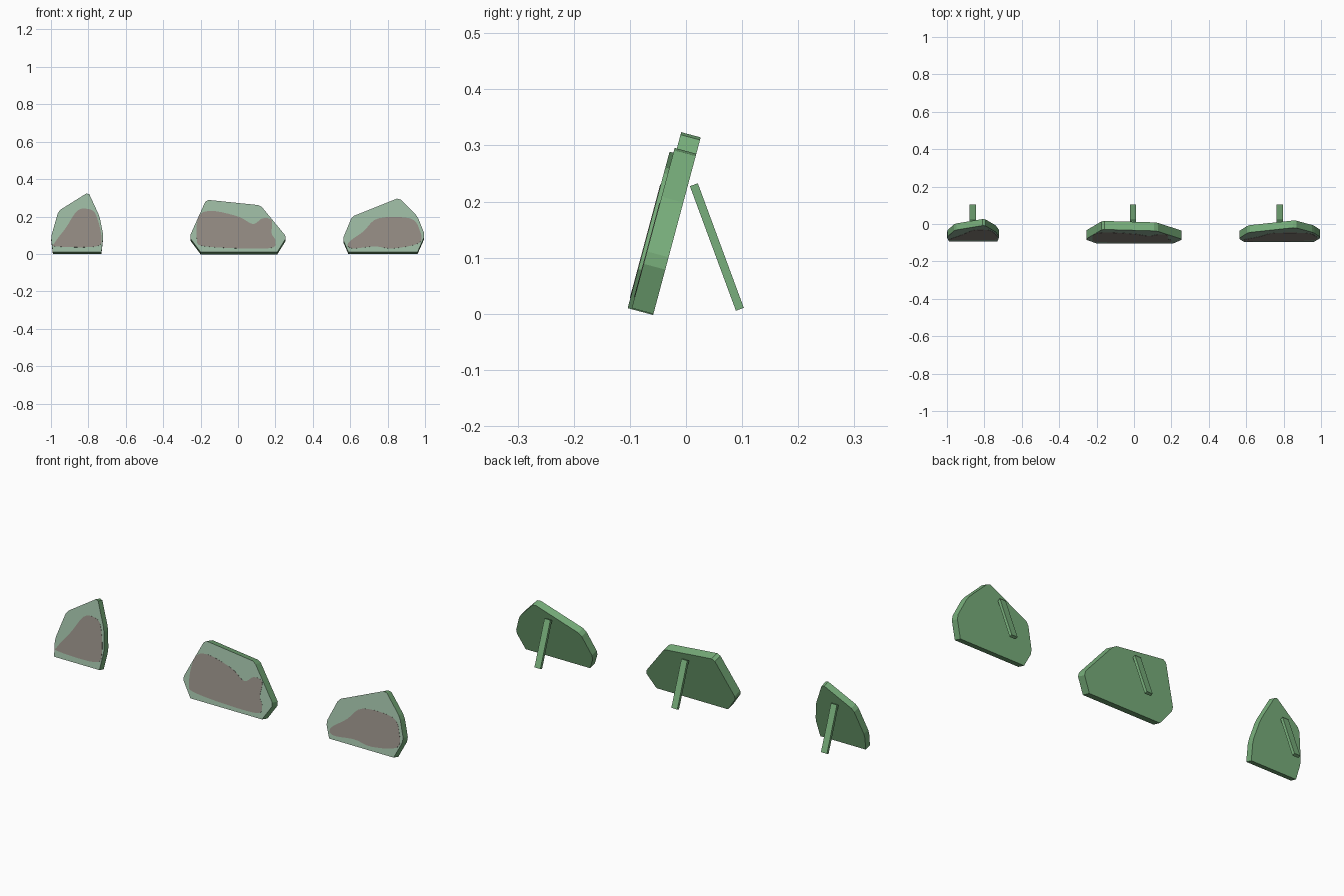
import bpy
import bmesh
from math import radians, sin, cos
from mathutils import Vector, Matrix

default_cube = bpy.data.objects.get("Cube")
if default_cube:
    bpy.data.objects.remove(default_cube, do_unlink=True)

# All boards lean back by the same angle and rest on the same back edge
LEAN = radians(15)
UP = Vector((0, sin(LEAN), cos(LEAN)))
FORWARD = Vector((0, -cos(LEAN), sin(LEAN)))
BACK_FOOT = Vector((0, -0.058, 0))


def make_material(name, red, green, blue):
    material = bpy.data.materials.new(name)
    material.use_nodes = True
    colour = (red, green, blue, 1)
    material.diffuse_color = colour
    shader = next(node for node in material.node_tree.nodes if node.type == 'BSDF_PRINCIPLED')
    shader.inputs["Base Color"].default_value = colour
    return material


leaf_green = make_material("leaf green", 0.19, 0.43, 0.2)
pale_green = make_material("pale grey green", 0.31, 0.46, 0.34)
stone_brown = make_material("stone grey brown", 0.27, 0.24, 0.21)


def add_object(name, bm, materials):
    mesh = bpy.data.meshes.new(name)
    bm.to_mesh(mesh)
    bm.free()
    for material in materials:
        mesh.materials.append(material)
    obj = bpy.data.objects.new(name, mesh)
    bpy.context.collection.objects.link(obj)


def clip_corners(points, cut=1.2):
    """Cut every corner short, except the two standing on the ground."""
    corners = [Vector(point) for point in points]
    result = []
    for index, corner in enumerate(corners):
        if index < 2:
            result.append(corner)
            continue
        for neighbour in (corners[index - 1], corners[(index + 1) % len(corners)]):
            result.append(corner + (neighbour - corner).normalized() * cut)
    return result


def smooth_loop(points, steps=5):
    """Closed rounded line through the points."""
    knots = [Vector(point) for point in points]
    count = len(knots)
    result = []
    for index, start in enumerate(knots):
        end = knots[(index + 1) % count]
        start_slope = (end - knots[index - 1]) / 2
        end_slope = (knots[(index + 2) % count] - start) / 2
        for step in range(steps):
            t = step / steps
            blend = t * t * (3 - 2 * t)
            result.append(start.lerp(end, blend)
                          + start_slope * t * (1 - t) ** 2
                          - end_slope * t * t * (1 - t))
    return result


def leaning_plate(name, outline, front, thickness, materials):
    """Plate on the leaning plane; the outline is seen from the front, in hundredths."""
    foot = BACK_FOOT + FORWARD * front
    bm = bmesh.new()
    verts = []
    for x, z in outline:
        position = foot + UP * ((z / 100 - foot.z) / UP.z)
        position.x = x / 100
        verts.append(bm.verts.new(position))
    face = bm.faces.new(verts)
    extruded = bmesh.ops.extrude_face_region(bm, geom=[face], use_keep_orig=True)
    back = [item for item in extruded["geom"] if isinstance(item, bmesh.types.BMVert)]
    bmesh.ops.translate(bm, verts=back, vec=FORWARD * -thickness)
    bmesh.ops.recalc_face_normals(bm, faces=bm.faces)
    # The last material goes on the side facing forward
    for face in bm.faces:
        if face.normal.dot(FORWARD) > 0.9:
            face.material_index = len(materials) - 1
    add_object(name, bm, materials)


def support_leg(name, x):
    """Thin strut from the back of the board down to the ground."""
    top = Vector((x, 0.014, 0.23))
    foot = Vector((x, 0.096, 0.008))
    axis = top - foot
    turn = Vector((0, 0, 1)).rotation_difference(axis).to_matrix().to_4x4()
    size = Matrix.Diagonal((0.034, 0.015, axis.length, 1))
    bm = bmesh.new()
    bmesh.ops.create_cube(bm, size=1, matrix=Matrix.Translation((top + foot) / 2) @ turn @ size)
    add_object(name, bm, [leaf_green])


def standing_rock(name, thickness, leg_x, outline, patch):
    """Board with a painted front, a thin stone-coloured patch and a leg behind."""
    leaning_plate(name + "_board", clip_corners(outline), thickness, thickness,
                  [leaf_green, pale_green])
    leaning_plate(name + "_patch", smooth_loop(patch), thickness + 0.001, 0.002,
                  [stone_brown])
    support_leg(name + "_leg", leg_x)


# Tall narrow rock
standing_rock(
    "right_rock", 0.036, -0.863,
    outline=[(-99, 1), (-73, 1), (-72, 10), (-74, 20), (-80, 33), (-96, 23), (-100, 9)],
    patch=[(-98, 6), (-92, 14), (-86, 23), (-80, 24), (-76, 21), (-73, 9), (-76, 4), (-97, 4)])

# Wide flat-topped rock
standing_rock(
    "middle_rock", 0.047, -0.005,
    outline=[(-20, 1), (21, 1), (26, 9), (12, 26), (-17, 29), (-26, 9)],
    patch=[(-22, 8), (-21, 20), (-14, 23), (0, 20), (8, 16), (13, 19), (18, 18), (18, 11),
           (20, 7), (16, 3), (-17, 4)])

# Sloping rock
standing_rock(
    "left_rock", 0.04, 0.78,
    outline=[(59, 1), (96, 1), (100, 10), (96, 20), (86, 30), (61, 20), (56, 8)],
    patch=[(59, 6), (67, 12), (75, 19), (92, 19), (97, 13), (97, 6), (83, 3), (73, 4), (61, 3)])
